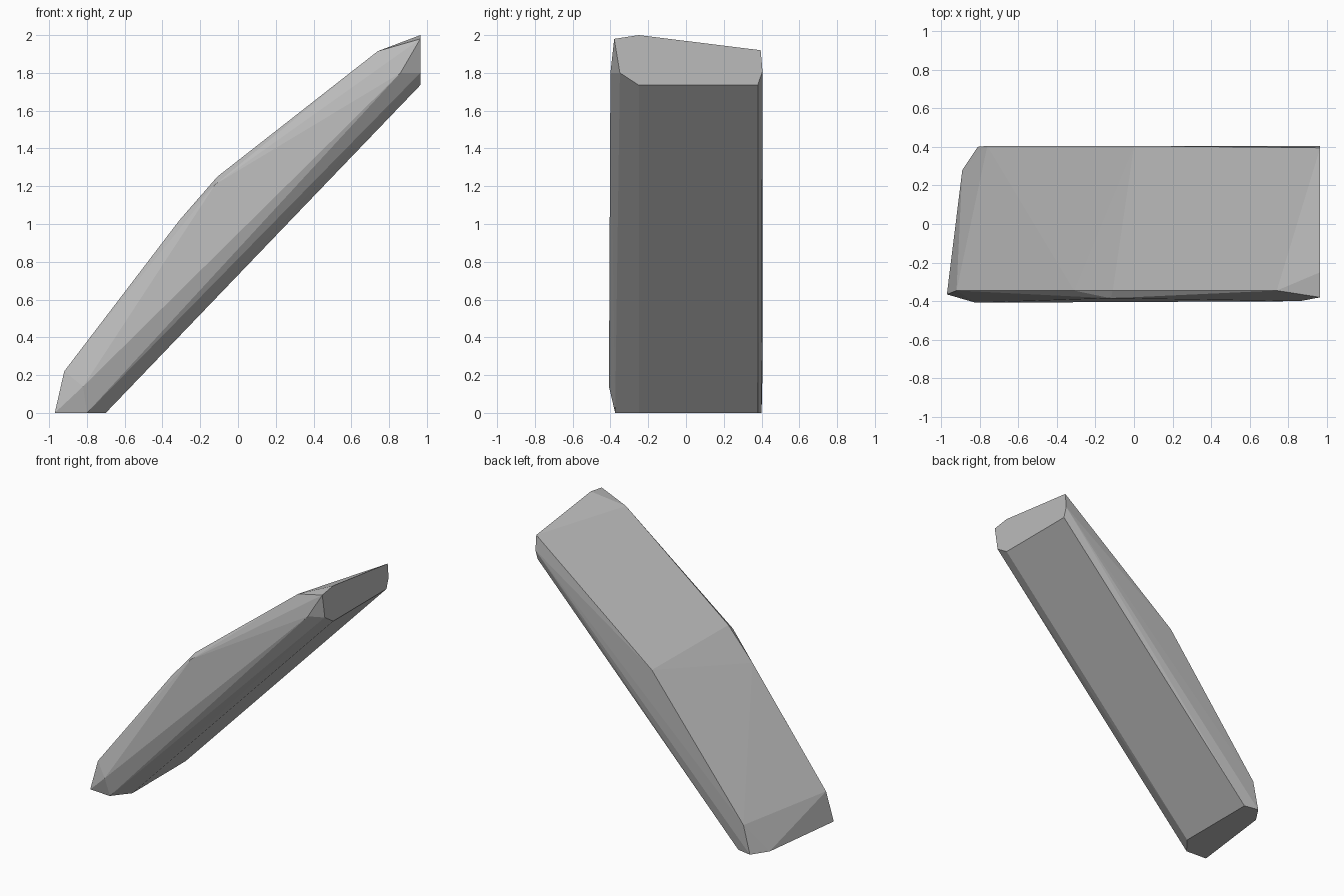
import bpy
import bmesh

cube = bpy.data.objects.get("Cube")
if cube:
    bpy.data.objects.remove(cube, do_unlink=True)

# One plain stone colour
grey = bpy.data.materials.new("stone_grey")
grey.use_nodes = True
colour = (0.5, 0.5, 0.5, 1)
grey.diffuse_color = colour
grey.node_tree.nodes["Principled BSDF"].inputs["Base Color"].default_value = colour

# Flat foot resting on the ground
foot = [(-.97, -.365, 0), (-.80, -.375, 0), (-.70, -.25, 0),
        (-.70, .38, 0), (-.81, .40, 0), (-.89, .28, 0)]
# Cut face at the raised end
end = [(.965, -.38, 1.98), (.965, -.25, 2), (.965, .395, 1.92), (.965, .405, 1.81),
       (.965, .38, 1.735), (.965, -.25, 1.735), (.965, -.35, 1.8)]
# Bent ridge along the upper front edge
ridge = [(-.92, -.345, .22), (-.31, -.345, 1.02), (-.11, -.345, 1.25),
         (-.12, -.385, 1.21), (.74, -.345, 1.915)]
# Widest line of the front side, and the upper back edge
front_side = [(-.82, -.408, .14), (.86, -.40, 1.80)]
back_edge = [(-.76, .405, .21), (0, .405, 1.17)]

# Leaning faceted slab wrapped around these corners
bm = bmesh.new()
for corner in foot + end + ridge + front_side + back_edge:
    bm.verts.new(corner)
hull = bmesh.ops.convex_hull(bm, input=bm.verts)
loose = [v for v in bm.verts if not v.link_faces]
bmesh.ops.delete(bm, geom=loose, context='VERTS')
bmesh.ops.dissolve_limit(bm, angle_limit=0.01, verts=bm.verts, edges=bm.edges)
bmesh.ops.recalc_face_normals(bm, faces=bm.faces)

mesh = bpy.data.meshes.new("leaning_slab")
bm.to_mesh(mesh)
bm.free()
mesh.materials.append(grey)
slab = bpy.data.objects.new("leaning_slab", mesh)
bpy.context.collection.objects.link(slab)
